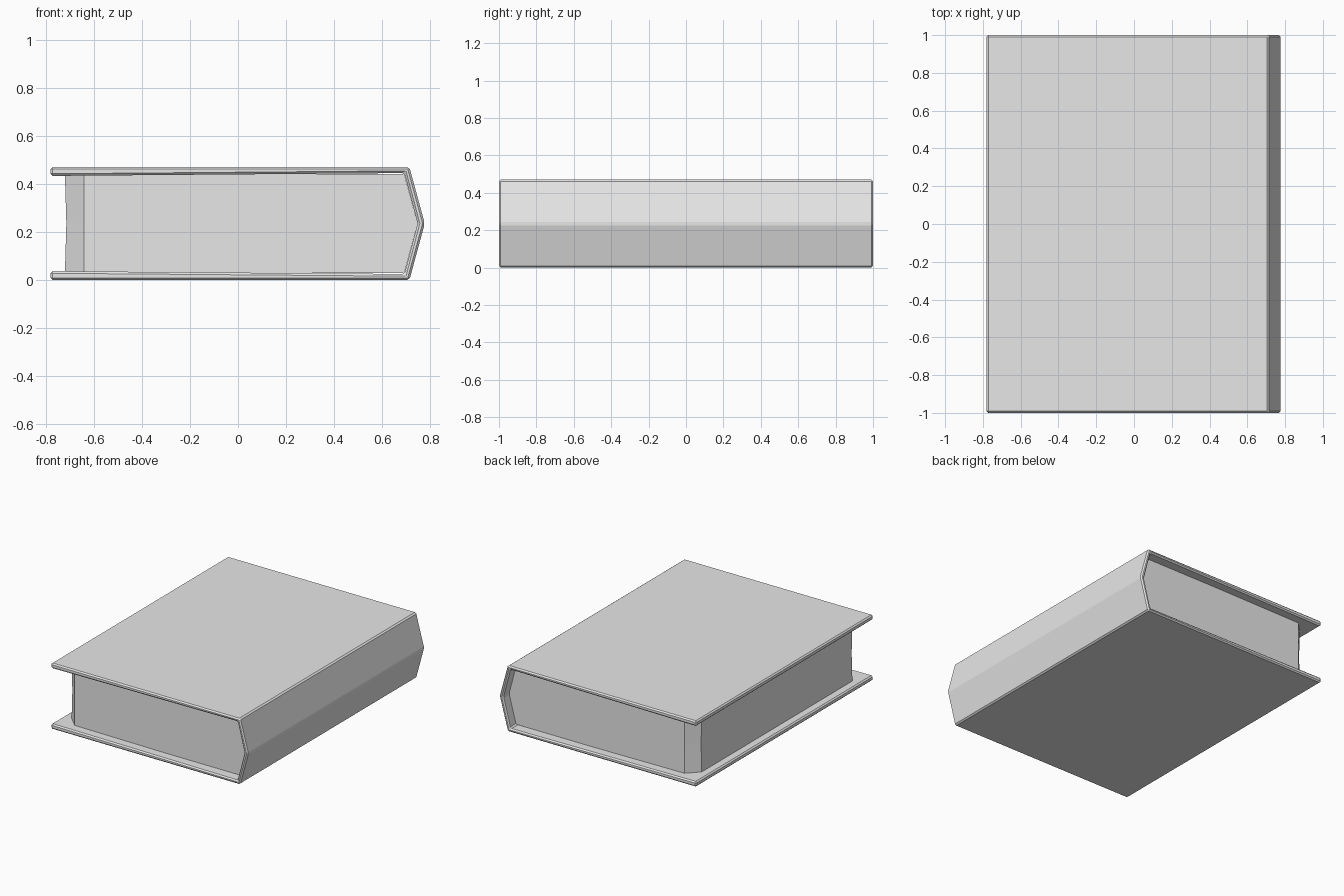
import bpy
import bmesh

if "Cube" in bpy.data.objects:
    bpy.data.objects.remove(bpy.data.objects["Cube"])

grey = bpy.data.materials.new("light grey")
grey.diffuse_color = (0.8, 0.8, 0.8, 1)
grey.use_nodes = True
grey.node_tree.nodes["Principled BSDF"].inputs["Base Color"].default_value = grey.diffuse_color

MID = 0.235  # height of the middle of the book


def mirrored(half):
    """Close a lower-half (x, z) outline by mirroring it about MID."""
    return half + [(x, 2 * MID - z) for x, z in reversed(half) if z != MID]


def make_object(name, bm):
    bmesh.ops.recalc_face_normals(bm, faces=bm.faces)
    mesh = bpy.data.meshes.new(name)
    bm.to_mesh(mesh)
    bm.free()
    mesh.materials.append(grey)
    obj = bpy.data.objects.new(name, mesh)
    bpy.context.collection.objects.link(obj)
    return obj


# Cover: folded board with a pointed spine, extruded along y
outer = mirrored([(-0.78, 0.0), (0.713, 0.0), (0.777, MID)])
inner = mirrored([(-0.78, 0.037), (0.692, 0.025), (0.747, MID)])
bm = bmesh.new()
face = bm.faces.new([bm.verts.new((x, -1, z)) for x, z in outer + inner[::-1]])
res = bmesh.ops.extrude_face_region(bm, geom=[face])
bmesh.ops.translate(bm, vec=(0, 2, 0),
                    verts=[g for g in res["geom"] if isinstance(g, bmesh.types.BMVert)])
cover = make_object("cover", bm)
bevel = cover.modifiers.new("rounded rim", "BEVEL")
bevel.width = 0.009
bevel.segments = 1
bevel.limit_method = 'ANGLE'
bevel.angle_limit = 0.35

# Page block: plan outline with cut fore-edge corners, lofted over three levels
# so the back follows the spine and the fore edge is slightly hollow
bm = bmesh.new()
rings = []
for z, fore, back in ((0.03, -0.72, 0.692), (MID, -0.714, 0.747), (2 * MID - 0.03, -0.72, 0.692)):
    plan = [(fore, -0.85), (-0.64, -0.93), (back, -0.93),
            (back, 0.93), (-0.64, 0.93), (fore, 0.85)]
    rings.append([bm.verts.new((x, y, z)) for x, y in plan])
for low, high in zip(rings, rings[1:]):
    for i in range(6):
        j = (i + 1) % 6
        bm.faces.new((low[i], low[j], high[j], high[i]))
bm.faces.new(rings[0])
bm.faces.new(rings[-1])
make_object("pages", bm)
